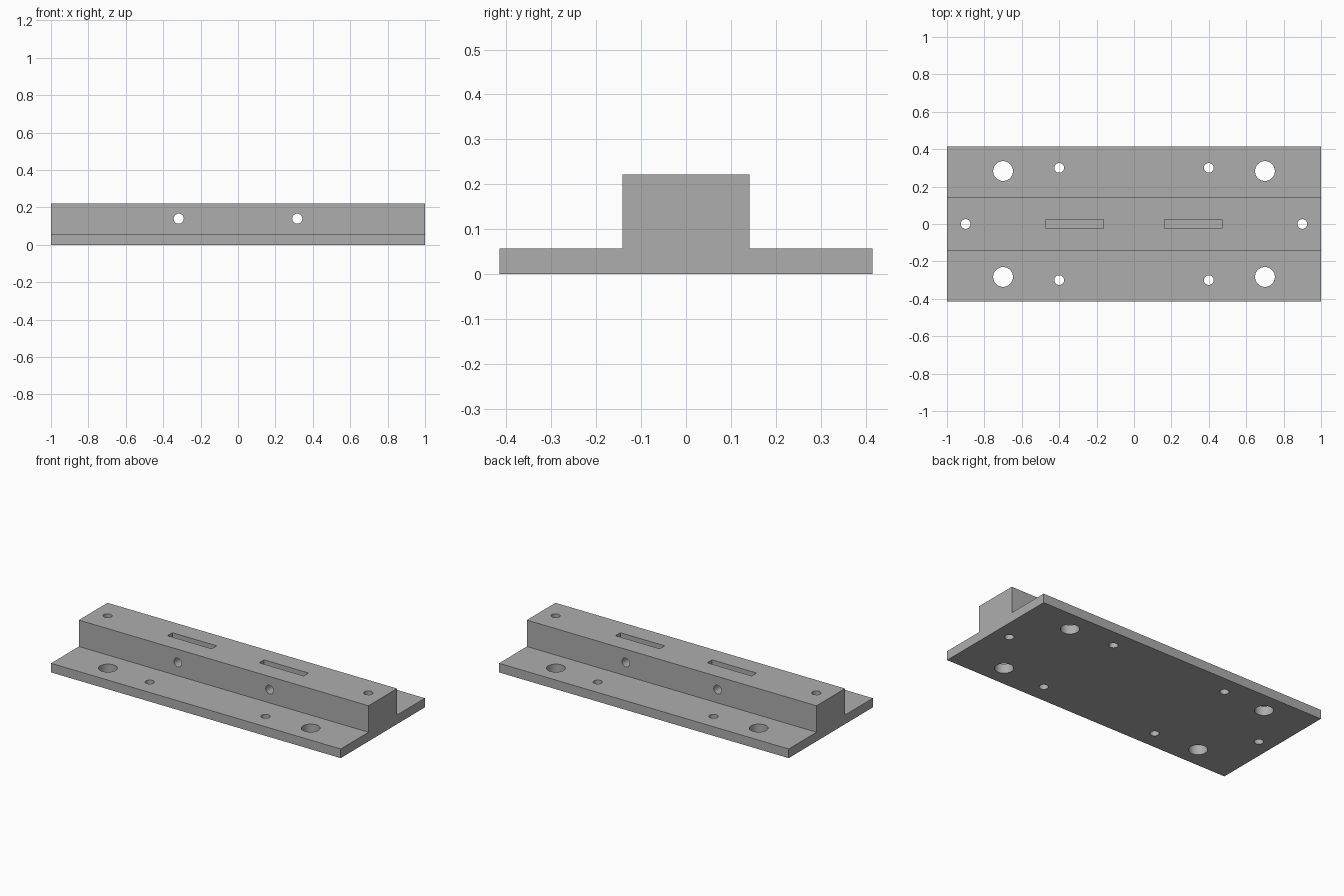
import bpy, bmesh, math
from mathutils import Vector

if "Cube" in bpy.data.objects:
    bpy.data.objects.remove(bpy.data.objects["Cube"])

grey = bpy.data.materials.new("plain grey")
grey.diffuse_color = (0.42, 0.42, 0.42, 1)
grey.use_nodes = True
grey.node_tree.nodes["Principled BSDF"].inputs["Base Color"].default_value = grey.diffuse_color


def make_object(name, bm):
    bmesh.ops.recalc_face_normals(bm, faces=bm.faces)
    mesh = bpy.data.meshes.new(name)
    bm.to_mesh(mesh)
    bm.free()
    obj = bpy.data.objects.new(name, mesh)
    bpy.context.collection.objects.link(obj)
    mesh.materials.append(grey)
    return obj


def cut(target, name, cutter_bm):
    cutter = make_object(name, cutter_bm)
    cutter.hide_render = True
    cutter.hide_viewport = True
    mod = target.modifiers.new(name, 'BOOLEAN')
    mod.operation = 'DIFFERENCE'
    mod.solver = 'EXACT'
    mod.object = cutter


def add_cylinder(bm, x, y, z, radius, depth, along_y=False):
    new = bmesh.ops.create_cone(bm, cap_ends=True, segments=48, radius1=radius,
                                radius2=radius, depth=depth)["verts"]
    for v in new:
        if along_y:
            v.co = Vector((v.co.x, -v.co.z, v.co.y))
        v.co += Vector((x, y, z))


# Flanged rail: stepped cross-section extruded along x
W, R, T, H = 0.415, 0.141, 0.057, 0.222
profile = [(-W, 0), (W, 0), (W, T), (R, T), (R, H), (-R, H), (-R, T), (-W, T)]
bm = bmesh.new()
face = bm.faces.new([bm.verts.new((-1, y, z)) for y, z in profile])
ext = bmesh.ops.extrude_face_region(bm, geom=[face])["geom"]
bmesh.ops.translate(bm, vec=(2, 0, 0),
                    verts=[g for g in ext if isinstance(g, bmesh.types.BMVert)])
rail = make_object("flanged_rail", bm)

# Vertical mounting holes through flanges and rail ends
bm = bmesh.new()
for sx in (-1, 1):
    for sy in (-1, 1):
        add_cylinder(bm, sx * 0.70, sy * 0.283, 0.1, 0.053, 0.6)
        add_cylinder(bm, sx * 0.40, sy * 0.30, 0.1, 0.026, 0.6)
    add_cylinder(bm, sx * 0.90, 0, 0.1, 0.026, 0.6)
cut(rail, "vertical_hole_cutter", bm)

# Blind slots in the rail top
bm = bmesh.new()
for sx in (-1, 1):
    new = bmesh.ops.create_cube(bm, size=1)["verts"]
    for v in new:
        v.co = Vector((sx * 0.317 + v.co.x * 0.306, v.co.y * 0.048,
                       0.057 if v.co.z < 0 else 0.3))
cut(rail, "slot_cutter", bm)

# Cross holes through the rail, meeting the slots
bm = bmesh.new()
for sx in (-1, 1):
    add_cylinder(bm, sx * 0.317, 0, 0.14, 0.027, 0.6, along_y=True)
cut(rail, "cross_hole_cutter", bm)

# Smooth hole walls, crisp outer edges: bake the cuts first
bpy.context.view_layer.update()
final = bpy.data.meshes.new_from_object(
    rail.evaluated_get(bpy.context.evaluated_depsgraph_get()))
rail.modifiers.clear()
rail.data = final
for obj in list(bpy.data.objects):
    if obj != rail:
        bpy.data.objects.remove(obj)
bpy.context.view_layer.objects.active = rail
rail.select_set(True)
bpy.ops.object.shade_smooth_by_angle(angle=math.radians(30))
